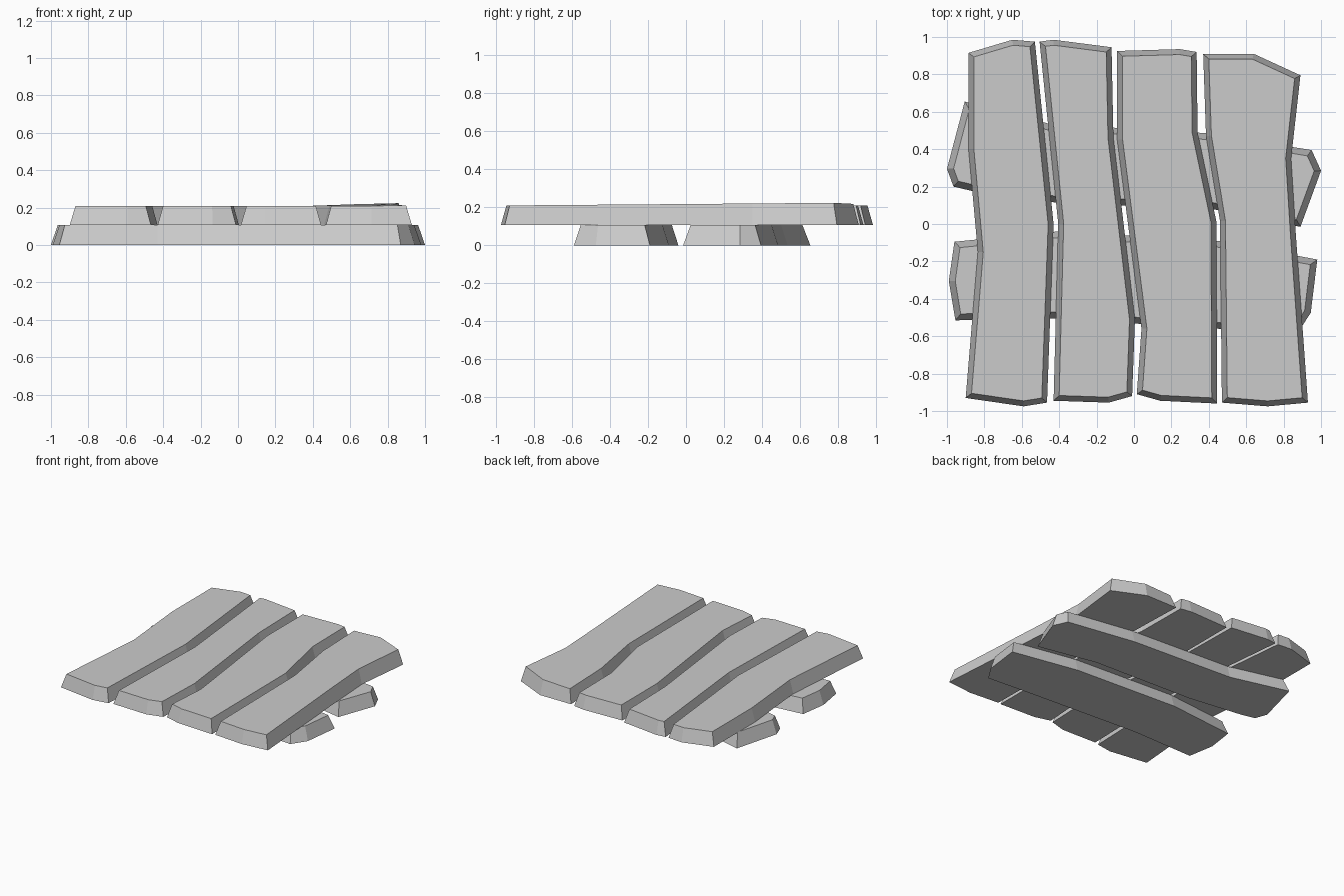
import bpy
import bmesh
from mathutils import Vector

cube = bpy.data.objects.get("Cube")
if cube:
    bpy.data.objects.remove(cube, do_unlink=True)

GREY = (0.6, 0.6, 0.6, 1.0)
wood = bpy.data.materials.new("weathered grey wood")
wood.use_nodes = True
wood.diffuse_color = GREY
wood.node_tree.nodes["Principled BSDF"].inputs["Base Color"].default_value = GREY


def shrink(outline, width):
    """Mitred inward offset of a counter-clockwise outline."""
    pts = [Vector(p) for p in outline]
    result = []
    for i, p in enumerate(pts):
        a = (p - pts[i - 1]).normalized()
        b = (pts[(i + 1) % len(pts)] - p).normalized()
        na, nb = Vector((-a.y, a.x)), Vector((-b.y, b.x))
        result.append(p + (na + nb) * width / (1 + na.dot(nb)))
    return result


def board(name, outline, z0, z1, bevel, lift=None):
    """Rough-cut board whose sides slope in towards its top face."""
    bm = bmesh.new()
    low = [bm.verts.new((x, y, z0)) for x, y in outline]
    high = [bm.verts.new((p.x, p.y, z1 + (lift(p) if lift else 0)))
            for p in shrink(outline, bevel)]
    bm.faces.new(low[::-1])
    bm.faces.new(high)
    n = len(low)
    for i in range(n):
        j = (i + 1) % n
        bm.faces.new((low[i], low[j], high[j], high[i]))
    mesh = bpy.data.meshes.new(name)
    bm.to_mesh(mesh)
    bm.free()
    mesh.materials.append(wood)
    bpy.context.collection.objects.link(bpy.data.objects.new(name, mesh))


# Two cross boards underneath
board("back_cross_board", [
    (-0.965, 0.2), (-0.86, 0.175), (-0.42, 0.115), (0.42, 0.08), (0.89, -0.015),
    (1.0, 0.285), (0.95, 0.395), (0.4, 0.485), (-0.45, 0.535), (-0.905, 0.655),
    (-1.0, 0.295)], 0, 0.106, 0.034)
board("front_cross_board", [
    (-0.955, -0.515), (-0.43, -0.505), (0.45, -0.56), (0.87, -0.59),
    (0.945, -0.475), (0.98, -0.19), (0.45, -0.09), (-0.41, -0.04),
    (-0.96, -0.095), (-0.99, -0.305)], 0, 0.106, 0.034)

# Four planks on top, from right to left
planks = {
    "right_outer_plank": [
        (-0.9, -0.93), (-0.59, -0.975), (-0.465, -0.955), (-0.43, 0.0),
        (-0.53, 0.975), (-0.65, 0.985), (-0.885, 0.915), (-0.885, 0.4),
        (-0.835, -0.15)],
    "right_inner_plank": [
        (-0.43, -0.945), (-0.135, -0.955), (-0.01, -0.92), (0.005, -0.51),
        (-0.11, 0.46), (-0.12, 0.945), (-0.43, 0.985), (-0.505, 0.975),
        (-0.405, 0.0)],
    "left_inner_plank": [
        (0.015, -0.91), (0.14, -0.945), (0.445, -0.96), (0.44, 0.015),
        (0.34, 0.49), (0.335, 0.92), (0.245, 0.935), (-0.09, 0.925),
        (-0.09, 0.45), (0.04, -0.56)],
    "left_outer_plank": [
        (0.47, -0.955), (0.715, -0.975), (0.93, -0.955), (0.865, -0.05),
        (0.84, 0.35), (0.89, 0.795), (0.64, 0.91), (0.37, 0.91),
        (0.385, 0.47), (0.46, 0.015)],
}


def warp(p):
    """The outer plank curls up a little towards its back corner."""
    return 0.008 * (p.y + 0.95) * min(1, max(0, (p.x - 0.4) / 0.4))


for name, outline in planks.items():
    board(name, outline, 0.106, 0.21, 0.029,
          warp if name == "left_outer_plank" else None)
